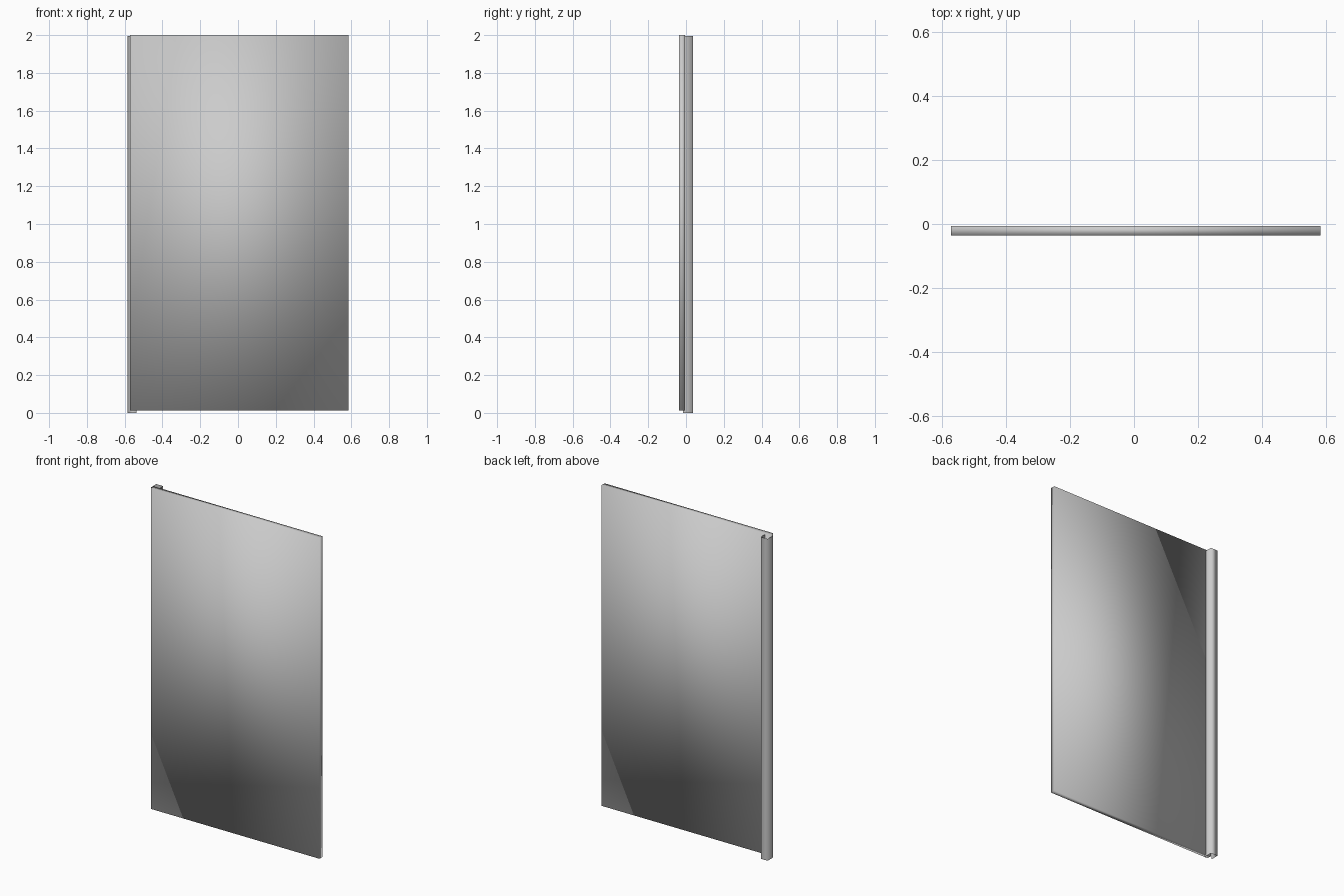
import bpy, bmesh

if "Cube" in bpy.data.objects:
    bpy.data.objects.remove(bpy.data.objects["Cube"])

def mesh_object(name, bm):
    # fully smooth shading, rounded-looking over the corners
    for f in bm.faces:
        f.smooth = True
    me = bpy.data.meshes.new(name)
    bm.to_mesh(me)
    bm.free()
    ob = bpy.data.objects.new(name, me)
    bpy.context.collection.objects.link(ob)
    return ob

# flat door panel
lo, hi = (-0.573, -0.036, 0.012), (0.584, -0.006, 2.0)
bm = bmesh.new()
bmesh.ops.create_cube(bm, size=1)
for v in bm.verts:
    v.co = [(a + b) / 2 + c * (b - a) for a, b, c in zip(lo, hi, v.co)]
mesh_object("panel", bm)

# thin sheet channel along the left edge, open towards the panel
profile = [(-0.585, -0.015), (-0.585, 0.036), (-0.538, 0.036), (-0.538, -0.015)]
bm = bmesh.new()
bottom = [bm.verts.new((x, y, 0)) for x, y in profile]
top = [bm.verts.new((x, y, 1.995)) for x, y in profile]
for i in range(len(profile) - 1):
    bm.faces.new((bottom[i], top[i], top[i + 1], bottom[i + 1]))
mesh_object("edge_channel", bm)
